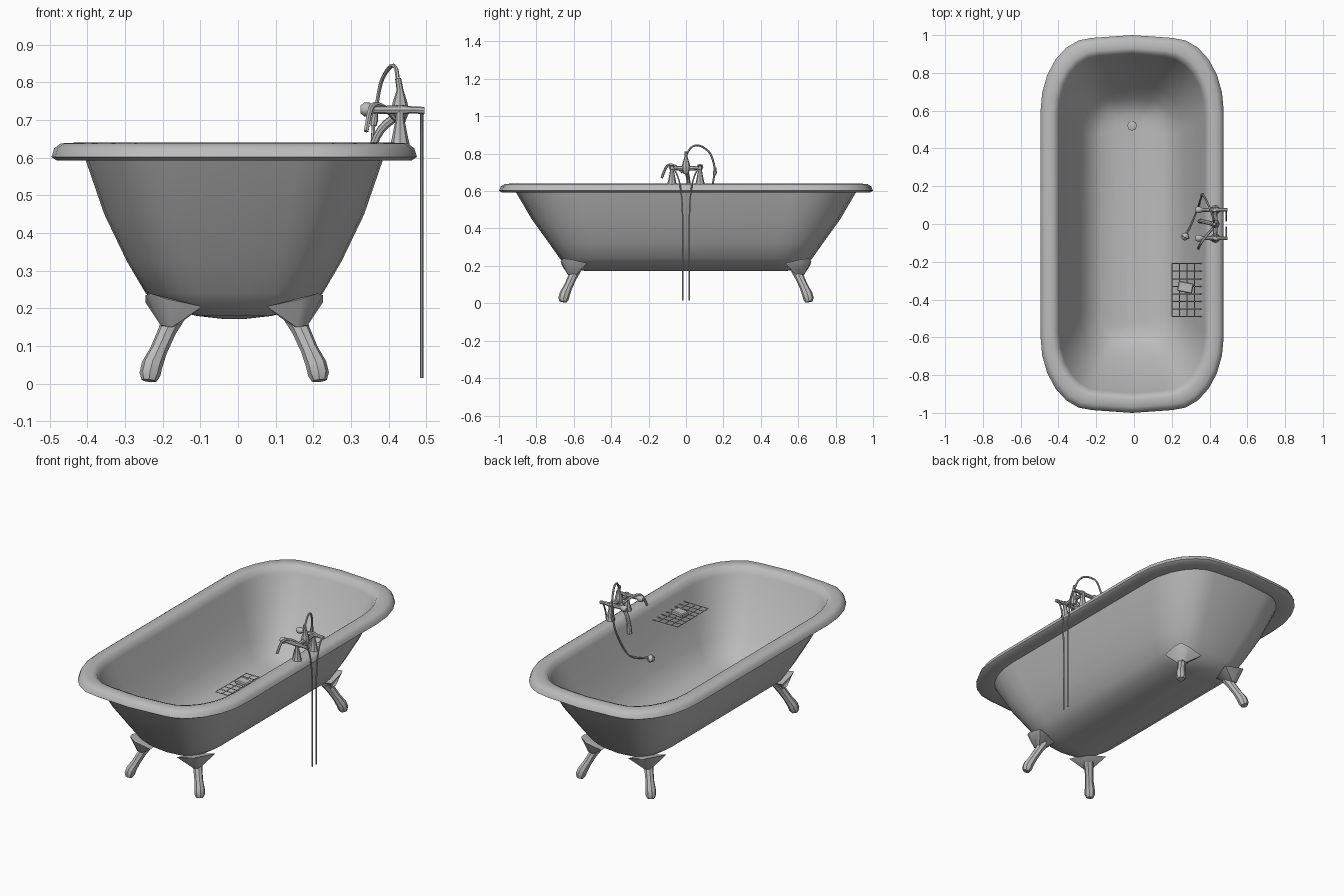
import bpy, bmesh, math
from mathutils import Vector, Matrix

if "Cube" in bpy.data.objects:
    bpy.data.objects.remove(bpy.data.objects["Cube"])

grey = bpy.data.materials.new("plain_grey")
grey.use_nodes = True
GREY = (0.5, 0.5, 0.5, 1)
grey.diffuse_color = GREY
grey.node_tree.nodes["Principled BSDF"].inputs["Base Color"].default_value = GREY


def finish(name, bm, angle=40):
    bmesh.ops.recalc_face_normals(bm, faces=bm.faces)
    mesh = bpy.data.meshes.new(name)
    bm.to_mesh(mesh)
    bm.free()
    mesh.materials.append(grey)
    obj = bpy.data.objects.new(name, mesh)
    bpy.context.collection.objects.link(obj)
    bpy.ops.object.select_all(action='DESELECT')
    obj.select_set(True)
    bpy.context.view_layer.objects.active = obj
    bpy.ops.object.shade_smooth_by_angle(angle=math.radians(angle))
    return obj


def loft(bm, rings):
    """Skin a list of point rings and cap both ends."""
    rows = [[bm.verts.new(p) for p in ring] for ring in rings]
    n = len(rows[0])
    for a, b in zip(rows, rows[1:]):
        for i in range(n):
            j = (i + 1) % n
            bm.faces.new((a[i], a[j], b[j], b[i]))
    bm.faces.new(rows[0])
    bm.faces.new(rows[-1])


def tube(name, path, radii, sides=8, steps=1):
    """Round tube along a path; steps > 1 bends it smoothly."""
    pts = [Vector(p) for p in path]
    if not isinstance(radii, (list, tuple)):
        radii = [radii] * len(pts)
    line, sizes = [], []
    for i in range(len(pts) - 1):
        p0, p1, p2, p3 = (pts[max(0, min(len(pts) - 1, i + k))] for k in (-1, 0, 1, 2))
        for s in range(steps):
            t = s / steps
            line.append(p1 + 0.5 * t * ((p2 - p0) + t * ((2 * p0 - 5 * p1 + 4 * p2 - p3)
                        + t * (3 * p1 - 3 * p2 + p3 - p0))) if steps > 1 else p1)
            sizes.append(radii[i] * (1 - t) + radii[i + 1] * t)
    line.append(pts[-1])
    sizes.append(radii[-1])
    rings, quat, last = [], None, None
    for i, p in enumerate(line):
        tan = (line[min(i + 1, len(line) - 1)] - line[max(i - 1, 0)]).normalized()
        quat = last.rotation_difference(tan) @ quat if quat else tan.to_track_quat('Z', 'Y')
        last = tan
        rings.append([p + quat @ Vector((sizes[i] * math.cos(a), sizes[i] * math.sin(a), 0))
                      for a in (math.tau * k / sides for k in range(sides))])
    bm = bmesh.new()
    loft(bm, rings)
    return finish(name, bm)


# Tub: one skin from the underside, over the rolled rim, down to the floor
CENTRE_X = -0.01


def tub_ring(z, hx, hy, n=6):
    rx, ry, side_y = hx * 0.56, hx * 0.8, hy * 0.985
    quarter = []
    for k in range(n + 1):
        a = math.pi / 2 * k / n
        quarter.append((hx - rx + rx * math.cos(a), side_y - ry + ry * math.sin(a)))
    half = quarter + [(0, hy)] + [(-x, y) for x, y in reversed(quarter)]
    outline = half + [(-x, -y) for x, y in half]
    return [(CENTRE_X + x, y, z) for x, y in outline]


profile = [
    (.172, .03, .53), (.18, .10, .59), (.20, .175, .635), (.24, .235, .675),
    (.325, .285, .735), (.45, .345, .825), (.595, .395, .91),
    (.592, .47, .985), (.602, .485, 1.0), (.625, .478, .99), (.638, .46, .97),
    (.64, .42, .93), (.632, .398, .91), (.60, .385, .895),
    (.45, .335, .815), (.325, .273, .725), (.25, .225, .665),
    (.215, .165, .62), (.20, .09, .58), (.195, .03, .53),
]
bm = bmesh.new()
loft(bm, [tub_ring(*row) for row in profile])
finish("tub", bm, 60)

# Drain in the floor
tube("drain", [(CENTRE_X, .52, .19), (CENTRE_X, .52, .205), (CENTRE_X, .52, .207)],
     [.026, .026, .02], 8)

# Feet: a three-cornered bracket hugging the tub and a flared leg
for sx, side in ((-1, "right"), (1, "left")):
    for sy, end in ((-1, "front"), (1, "back")):
        def at(x, y, z):
            return (CENTRE_X + sx * x, sy * y, z)
        bm = bmesh.new()
        for p in ((.235, .53, .215), (.085, .665, .205), (.222, .655, .24),
                  (.235, .615, .235), (.18, .67, .225), (.11, .55, .19),
                  (.15, .60, .155), (.19, .59, .15), (.165, .63, .15), (.195, .63, .155)):
            bm.verts.new(at(*p))
        hull = bmesh.ops.convex_hull(bm, input=bm.verts)
        bmesh.ops.delete(bm, geom=hull["geom_interior"], context='VERTS')
        finish(f"{end}_{side}_bracket", bm, 45)
        tube(f"{end}_{side}_leg",
             [at(.16, .59, .18), at(.178, .607, .14), at(.20, .63, .09),
              at(.218, .648, .05), at(.224, .655, .025), at(.226, .658, .008)],
             [.03, .024, .023, .028, .028, .02], 8)

# Taps: two pedestals, cross pipes and handles
for sy, side in ((-1, "front"), (1, "back")):
    y = sy * .075
    tube(f"{side}_pedestal",
         [(.43, y, .635), (.43, y, .65), (.43, y, .70), (.43, y, .74)],
         [.026, .022, .012, .010])
    tube(f"{side}_inlet", [(.36, y, .727), (.44, y, .727), (.465, y, .727), (.495, y, .725)],
         [.010, .012, .009, .010])
    tube(f"{side}_tap_knob", [(.325, y, .728), (.335, y, .728), (.35, y, .728), (.365, y, .728)],
         [.010, .018, .018, .008])
    # Supply pipe swings in from the inlet and drops to the ground
    tube(f"{side}_supply_pipe",
         [(.488, sy * .07, .725), (.488, sy * .045, .68), (.488, sy * .027, .60),
          (.488, sy * .018, .45), (.488, sy * .018, .015)],
         .0045, 6, 4)

# Mixer body between the pedestals
tube("mixer_bar", [(.43, -.08, .722), (.43, 0, .722), (.43, .08, .722)], [.009, .014, .009])
tube("mixer_body",
     [(.43, 0, .69), (.43, 0, .72), (.43, 0, .745), (.43, 0, .78), (.425, 0, .81)],
     [.012, .024, .02, .009, .008])

# Gooseneck and the hose hanging inside the tub
tube("gooseneck",
     [(.425, 0, .79), (.42, .03, .835), (.405, .075, .842), (.38, .13, .80), (.365, .155, .72)],
     .0055, 6, 5)
tube("gooseneck_tip", [(.365, .155, .725), (.362, .155, .70), (.36, .152, .685)],
     [.007, .010, .008])
tube("hose",
     [(.36, .152, .69), (.352, .13, .60), (.325, .05, .45), (.27, -.07, .41)], .005, 6, 5)
tube("hose_end", [(.28, -.05, .41), (.272, -.065, .405), (.262, -.08, .40)],
     [.010, .022, .014])

# Small spout curving over the rim
tube("spout",
     [(.42, -.02, .70), (.385, -.06, .735), (.355, -.10, .735), (.34, -.13, .67)],
     .007, 6, 5)
tube("spout_arm", [(.42, 0, .71), (.38, .01, .675), (.355, .015, .62), (.35, .015, .56)],
     [.012, .011, .010, .014], 8, 3)

# Wire soap rack and soap bar
RACK_Z = .55
for i in range(5):
    x = .2 + .04 * i
    tube(f"rack_long_wire_{i}", [(x, -.49, RACK_Z), (x, -.21, RACK_Z)], .0025, 4)
for i in range(8):
    y = -.49 + .04 * i
    tube(f"rack_cross_wire_{i}", [(.2, y, RACK_Z), (.36, y, RACK_Z)], .0025, 4)
bm = bmesh.new()
bmesh.ops.create_cube(bm, size=1, matrix=Matrix.Translation((.272, -.335, RACK_Z + .015))
                      @ Matrix.Rotation(-.2, 4, 'Z') @ Matrix.Diagonal((.08, .055, .025, 1)))
bmesh.ops.bevel(bm, geom=bm.edges[:], offset=.005, segments=1, affect='EDGES')
finish("soap_bar", bm, 30)
